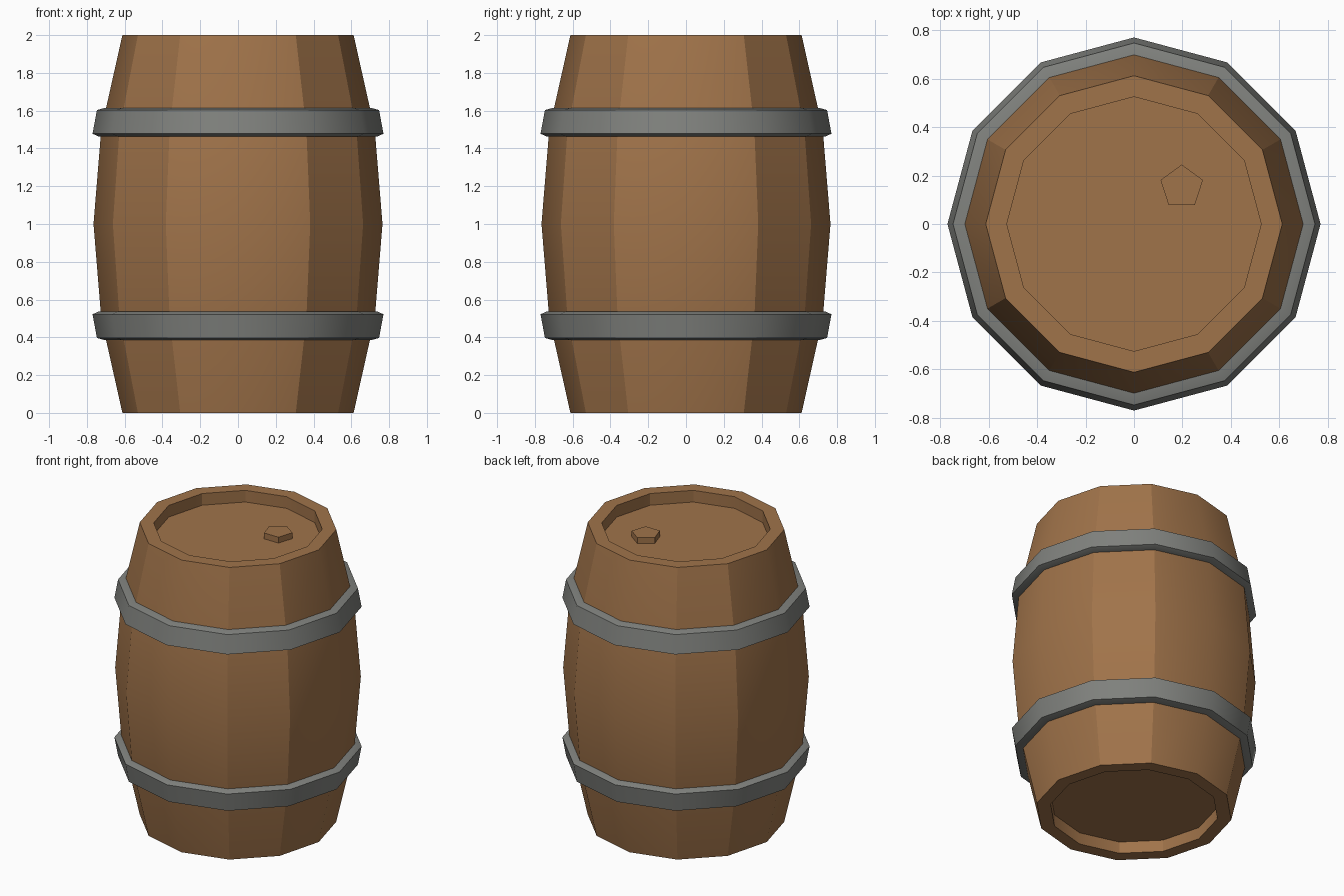
import bpy, bmesh, math

if "Cube" in bpy.data.objects:
    bpy.data.objects.remove(bpy.data.objects["Cube"])

def material(name, rgb):
    m = bpy.data.materials.new(name)
    m.diffuse_color = (*rgb, 1)
    m.use_nodes = True
    m.node_tree.nodes["Principled BSDF"].inputs["Base Color"].default_value = m.diffuse_color
    return m

wood = material("brown wood", (0.352, 0.172, 0.068))
iron = material("grey iron", (0.216, 0.222, 0.208))

def lathe(name, profile, mat, sides=12, closed=False, start=0.0, centre=(0, 0, 0), stave_edges=False):
    """Spin (radius, z) points; an open profile is capped at both ends."""
    bm = bmesh.new()
    rings = []
    for r, z in profile:
        rings.append([bm.verts.new((r * math.cos(start + math.tau * i / sides),
                                    r * math.sin(start + math.tau * i / sides), z))
                      for i in range(sides)])
    pairs = list(zip(rings, rings[1:]))
    if closed:
        pairs.append((rings[-1], rings[0]))
    for a, b in pairs:
        for i in range(sides):
            j = (i + 1) % sides
            bm.faces.new((a[i], a[j], b[j], b[i]))
    if not closed:
        bm.faces.new(rings[0])
        bm.faces.new(rings[-1])
    bmesh.ops.recalc_face_normals(bm, faces=bm.faces)
    for f in bm.faces:
        f.smooth = True
    for e in bm.edges:
        sharp = e.calc_face_angle(0) > math.radians(35)
        if stave_edges:
            # upright stave seams stay crisp, except on the four axis lines
            a, b = (v.co for v in e.verts)
            if abs(a.z - b.z) > 0.01 and min(abs(a.x), abs(a.y)) > 0.01:
                sharp = True
        e.smooth = not sharp
    me = bpy.data.meshes.new(name)
    bm.to_mesh(me)
    bm.free()
    me.materials.append(mat)
    ob = bpy.data.objects.new(name, me)
    ob.location = centre
    bpy.context.collection.objects.link(ob)
    return ob

# barrel body with recessed lid and base
lower = [(0.525, 0.08), (0.525, 0), (0.612, 0), (0.724, 0.5)]
body = lower + [(0.765, 1.0)] + [(r, 2 - z) for r, z in reversed(lower)]
lathe("barrel_body", body, wood, stave_edges=True)

# two tilted hoops, mirrored about the middle
hoop = [(0.68, 1.62), (0.748, 1.605), (0.77, 1.478), (0.70, 1.458)]
hoop = [(0.66, 1.615), (0.705, 1.615), (0.747, 1.603), (0.77, 1.478), (0.735, 1.462), (0.69, 1.462)]
lathe("upper_hoop", hoop, iron, closed=True)
lathe("lower_hoop", [(r, 2 - z) for r, z in hoop], iron, closed=True)

# five-sided bung on the lid
lathe("bung", [(0.092, 0), (0.092, 0.04)], wood, sides=5, start=math.pi / 2,
      centre=(0.197, 0.153, 1.92))
